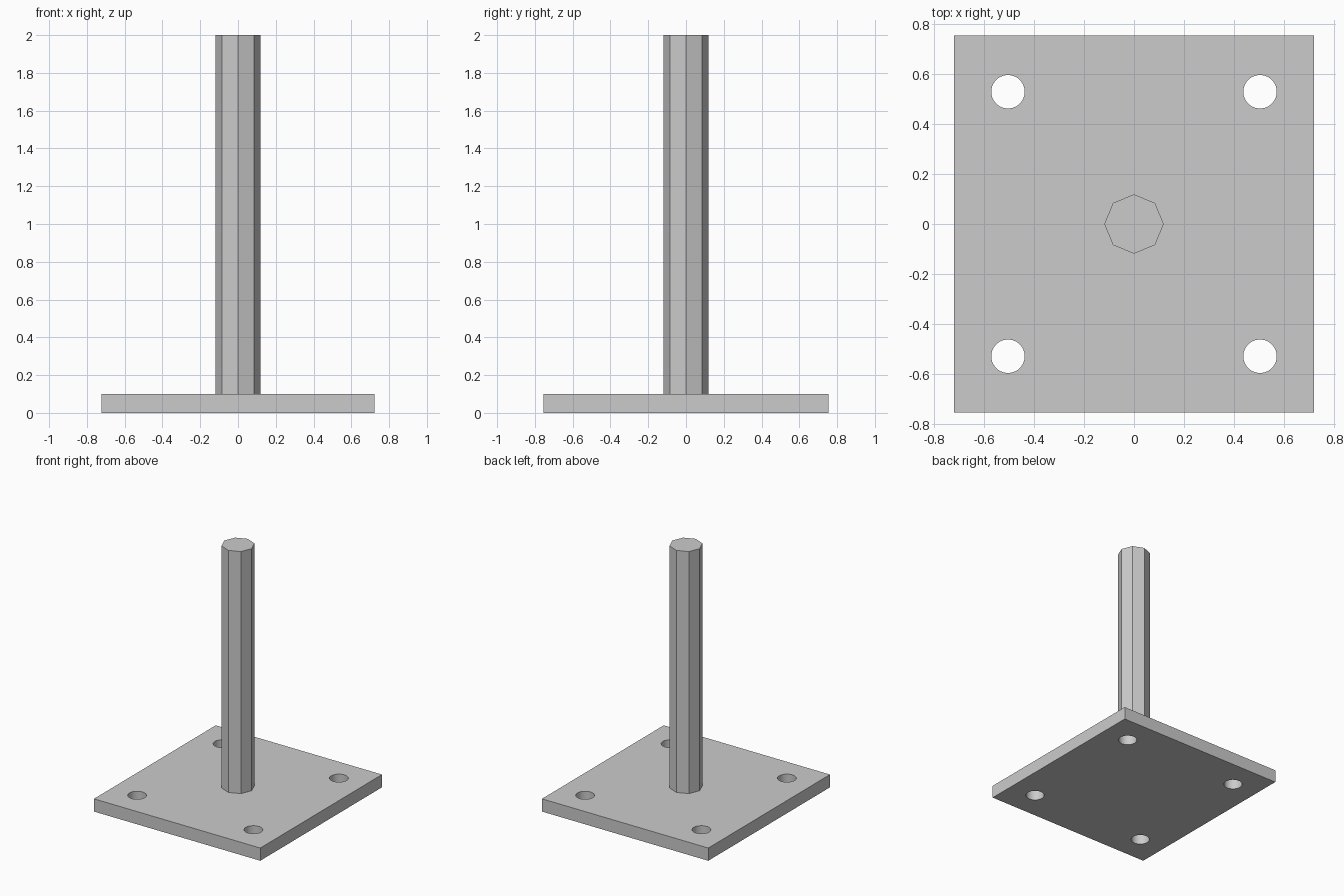
import bpy
import math

default_cube = bpy.data.objects.get("Cube")
if default_cube:
    bpy.data.objects.remove(default_cube, do_unlink=True)

PLATE_X, PLATE_Y, PLATE_H = 1.444, 1.51, 0.1
HOLE_X, HOLE_Y, HOLE_R = 0.505, 0.53, 0.067
POST_R, TOP = 0.119, 2.0

# One plain grey for everything
grey = bpy.data.materials.new("light_grey")
grey.use_nodes = True
colour = (0.6, 0.6, 0.6, 1)
grey.diffuse_color = colour
grey.node_tree.nodes["Principled BSDF"].inputs["Base Color"].default_value = colour


def cylinder(name, radius, bottom, top, sides, x=0, y=0):
    bpy.ops.mesh.primitive_cylinder_add(
        vertices=sides, radius=radius, depth=top - bottom,
        location=(x, y, (bottom + top) / 2))
    obj = bpy.context.object
    obj.name = name
    obj.data.materials.append(grey)
    return obj


# Base plate
bpy.ops.mesh.primitive_cube_add(size=1, location=(0, 0, PLATE_H / 2))
plate = bpy.context.object
plate.name = "base_plate"
plate.scale = (PLATE_X, PLATE_Y, PLATE_H)
bpy.ops.object.transform_apply(location=False, rotation=False, scale=True)
plate.data.materials.append(grey)

# Bolt holes in the four corners
for sx in (-1, 1):
    for sy in (-1, 1):
        cutter = cylinder("hole_cutter", HOLE_R, -PLATE_H, 2 * PLATE_H, 48,
                          sx * HOLE_X, sy * HOLE_Y)
        cutter.hide_render = True
        bpy.context.view_layer.objects.active = plate
        hole = plate.modifiers.new("bolt_hole", "BOOLEAN")
        hole.operation = "DIFFERENCE"
        hole.solver = "EXACT"
        hole.object = cutter
        bpy.ops.object.modifier_apply(modifier=hole.name)
        bpy.data.objects.remove(cutter, do_unlink=True)

# Smooth hole walls, sharp rims
bpy.ops.object.select_all(action="DESELECT")
plate.select_set(True)
bpy.context.view_layer.objects.active = plate
bpy.ops.object.shade_smooth_by_angle(angle=math.radians(30))

# Eight-sided post standing on the plate
cylinder("post", POST_R, PLATE_H, TOP, 8)
